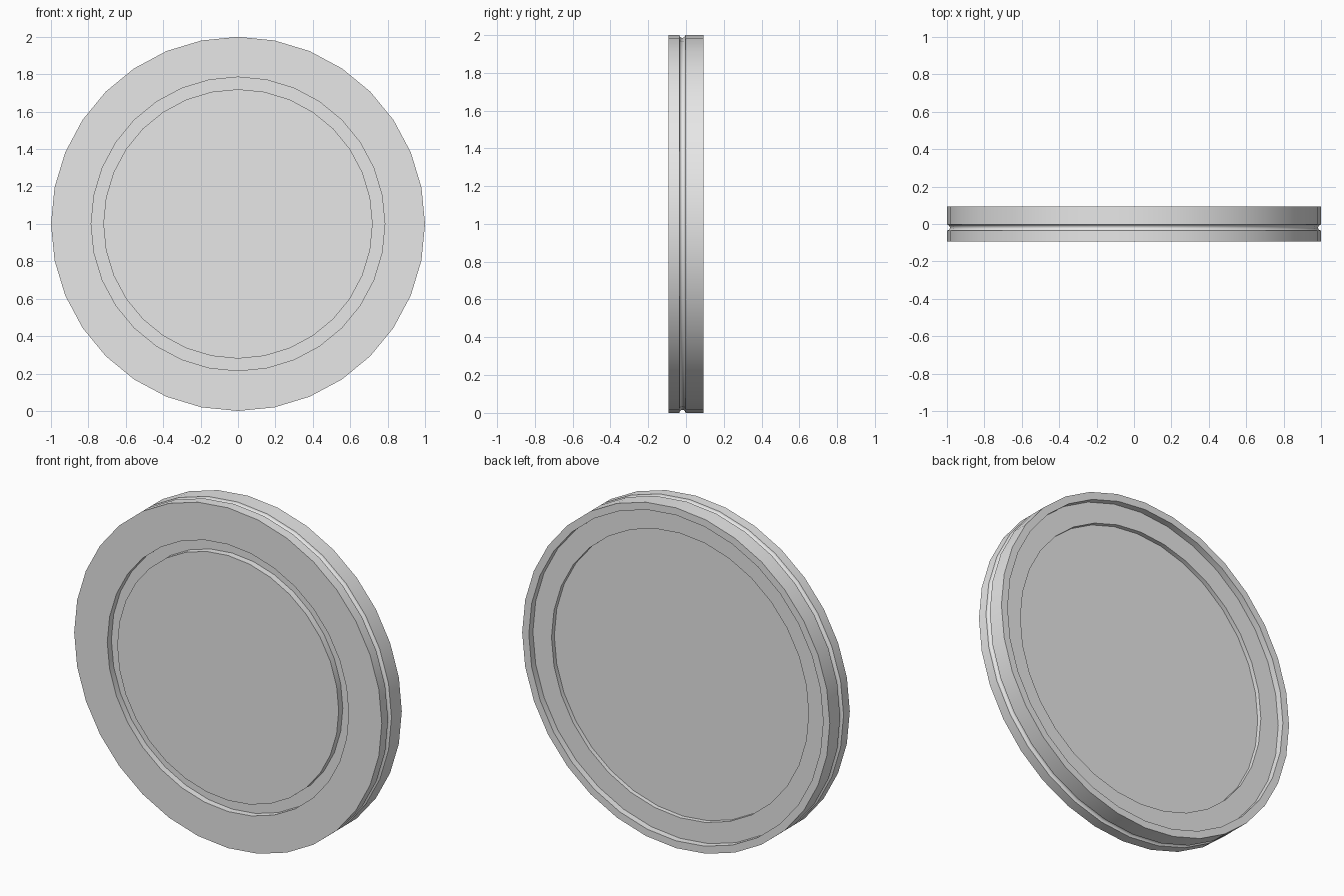
import bpy
import bmesh
from math import sin, cos, pi, radians
from mathutils import Matrix, Vector

SIDES = 32
HALF = 0.093          # half thickness
GROOVE_Y = -0.019     # rim groove centre
GROOVE_R = 0.016

cube = bpy.data.objects.get("Cube")
if cube:
    bpy.data.objects.remove(cube, do_unlink=True)

# One plain grey
grey = bpy.data.materials.new("light_grey")
grey.use_nodes = True
colour = (0.8, 0.8, 0.8, 1.0)
grey.diffuse_color = colour
grey.node_tree.nodes["Principled BSDF"].inputs["Base Color"].default_value = colour


def lathe(name, profile, material):
    """Turn (radius, y) points about the y axis and cap both open ends."""
    bm = bmesh.new()
    rings = []
    for r, y in profile:
        rings.append([bm.verts.new((r * sin(2 * pi * i / SIDES), y,
                                    r * cos(2 * pi * i / SIDES)))
                      for i in range(SIDES)])
    for a, b in zip(rings, rings[1:]):
        for i in range(SIDES):
            j = (i + 1) % SIDES
            bm.faces.new((a[i], a[j], b[j], b[i]))
    bm.faces.new(rings[0])
    bm.faces.new(rings[-1])
    bmesh.ops.recalc_face_normals(bm, faces=bm.faces)
    bmesh.ops.transform(bm, matrix=Matrix.Translation(Vector((0, 0, 1))), verts=bm.verts)
    mesh = bpy.data.meshes.new(name)
    bm.to_mesh(mesh)
    bm.free()
    mesh.materials.append(material)
    obj = bpy.data.objects.new(name, mesh)
    bpy.context.collection.objects.link(obj)
    bpy.ops.object.select_all(action='DESELECT')
    obj.select_set(True)
    bpy.context.view_layer.objects.active = obj
    bpy.ops.object.shade_smooth_by_angle(angle=radians(35))
    return obj


# Front: centre panel, ring channel, flat border
front = [(0.72, -HALF), (0.72, -HALF + 0.038),
         (0.785, -HALF + 0.038), (0.785, -HALF), (1, -HALF)]
# Rim: rounded groove just ahead of the middle
rim = [(1 - GROOVE_R * sin(pi * k / 6), GROOVE_Y - GROOVE_R * cos(pi * k / 6))
       for k in range(7)]
# Back: raised lip, step, recessed centre
back = [(1, HALF), (0.957, HALF), (0.957, HALF - 0.038),
        (0.836, HALF - 0.038), (0.836, HALF - 0.064)]

lathe("grooved_disc", front + rim + back, grey)
